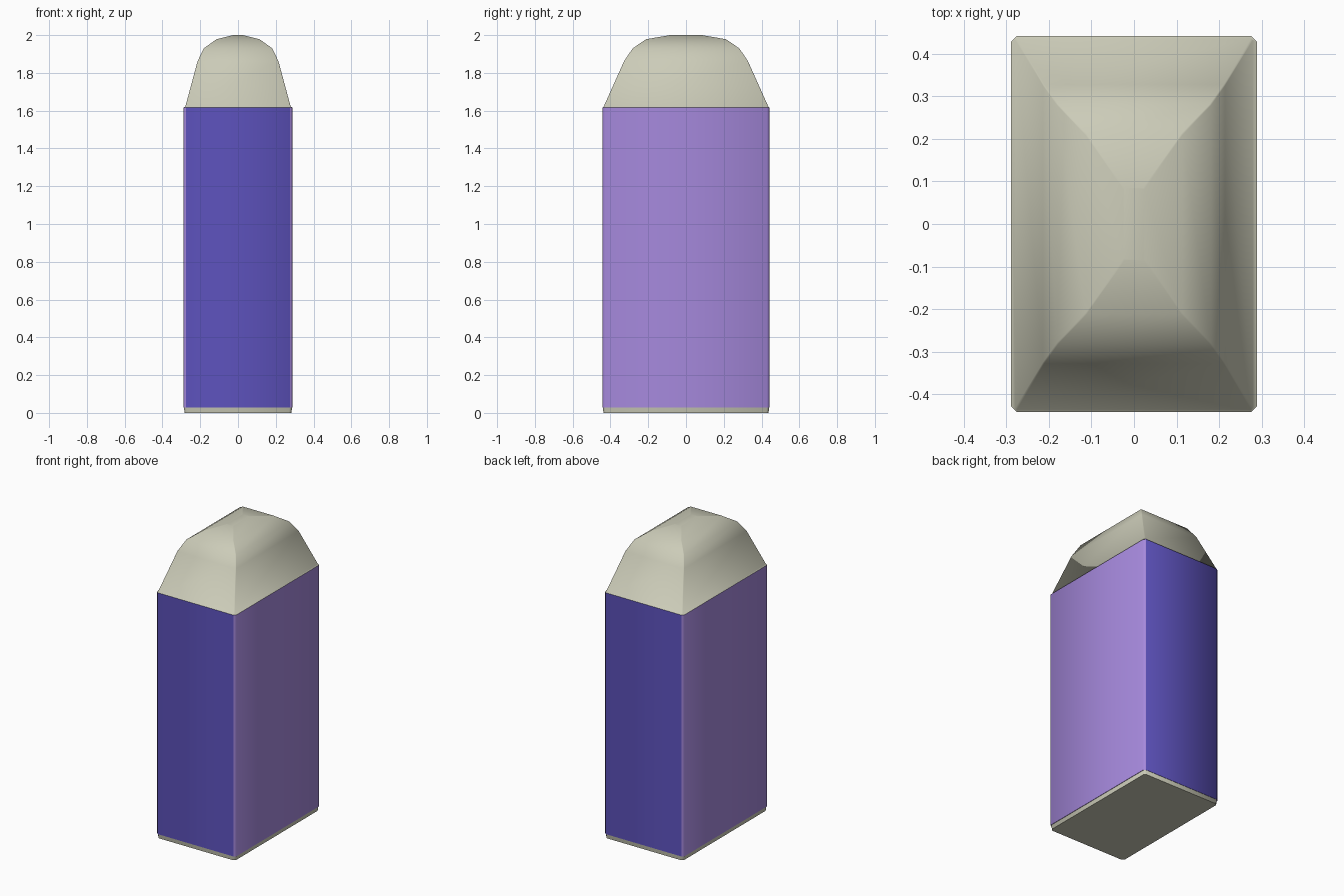
import bpy, bmesh

if "Cube" in bpy.data.objects:
    bpy.data.objects.remove(bpy.data.objects["Cube"])


def material(name, rgb):
    m = bpy.data.materials.new(name)
    m.diffuse_color = (*rgb, 1)
    m.use_nodes = True
    m.node_tree.nodes["Principled BSDF"].inputs["Base Color"].default_value = m.diffuse_color
    return m


beige = material("warm_grey", (0.60, 0.60, 0.48))
purple = material("light_purple", (0.38, 0.25, 0.72))
blue = material("deep_blue", (0.11, 0.085, 0.51))

CHAMFER = 0.013


def ring(bm, hx, hy, z, c=CHAMFER):
    """Rectangle with chamfered corners, counter-clockwise."""
    pts = [(hx, -hy + c), (hx, hy - c), (hx - c, hy), (-hx + c, hy),
           (-hx, hy - c), (-hx, -hy + c), (-hx + c, -hy), (hx - c, -hy)]
    return [bm.verts.new((x, y, z)) for x, y in pts]


def loft(name, sections, mats, cap_bottom=False, cap_top=False, rule=None, angle=None):
    bm = bmesh.new()
    rings = [ring(bm, *s) for s in sections]
    for a, b in zip(rings, rings[1:]):
        for i in range(8):
            j = (i + 1) % 8
            bm.faces.new((a[i], a[j], b[j], b[i]))
    if cap_bottom:
        bm.faces.new(rings[0][::-1])
    if cap_top:
        bm.faces.new(rings[-1])
    bm.normal_update()
    for f in bm.faces:
        f.smooth = True
        if rule:
            f.material_index = rule(f)
    me = bpy.data.meshes.new(name)
    bm.to_mesh(me)
    bm.free()
    for m in mats:
        me.materials.append(m)
    ob = bpy.data.objects.new(name, me)
    bpy.context.collection.objects.link(ob)
    if angle:
        bpy.ops.object.select_all(action='DESELECT')
        ob.select_set(True)
        bpy.context.view_layer.objects.active = ob
        bpy.ops.object.shade_smooth_by_angle(angle=angle)
    return ob


# thin foot plate
loft("base_plate", [(0.283, 0.437, 0.0), (0.286, 0.44, 0.028)], [beige],
     cap_bottom=True, cap_top=True, angle=0.9)

# upright body: blue front and back, purple sides and chamfers
loft("body", [(0.289, 0.442, 0.028), (0.289, 0.442, 1.617)], [purple, blue],
     cap_bottom=True, rule=lambda f: 1 if abs(f.normal.y) > 0.9 else 0, angle=1.0)

# rounded cap with a narrow ledge around its foot
loft("rounded_cap", [(0.289, 0.442, 1.617),
                     (0.279, 0.436, 1.621, 0.004),
                     (0.214, 0.328, 1.862, 0.003),
                     (0.181, 0.282, 1.930, 0.003),
                     (0.114, 0.212, 1.978, 0.003),
                     (0.025, 0.085, 2.0, 0.003)],
     [beige], cap_top=True, angle=1.0)
